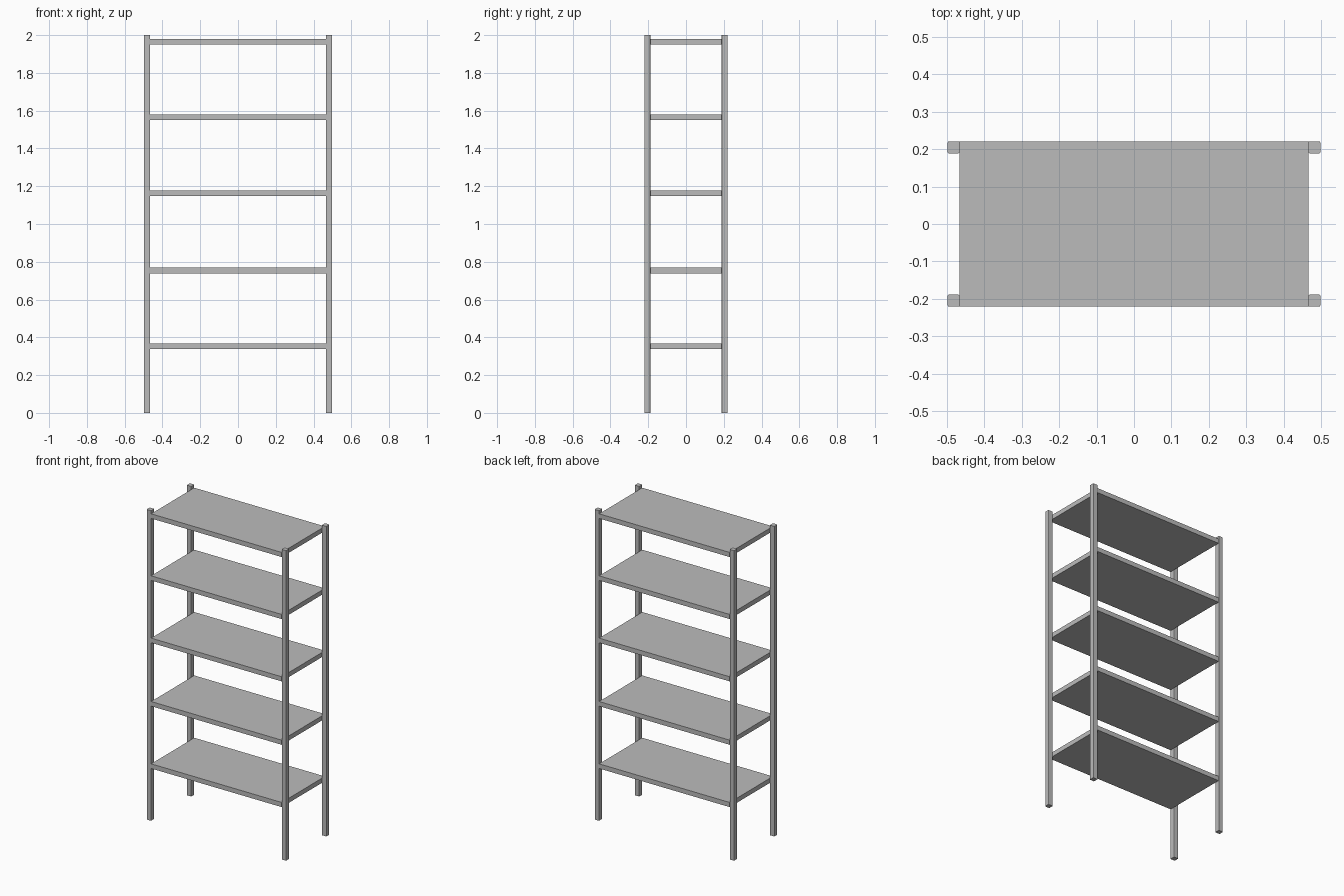
import bpy
import bmesh

default = bpy.data.objects.get("Cube")
if default:
    bpy.data.objects.remove(default, do_unlink=True)

grey = bpy.data.materials.new("light_grey_metal")
colour = (0.5, 0.5, 0.5, 1)
grey.diffuse_color = colour
grey.use_nodes = True
grey.node_tree.nodes["Principled BSDF"].inputs["Base Color"].default_value = colour

HALF_X, HALF_Y, HEIGHT = 0.498, 0.221, 2.0
POST = 0.032
SHELF_THICK = 0.03


def box(name, size, centre, bevel=0.0):
    """Box with optionally chamfered upright edges."""
    bm = bmesh.new()
    bmesh.ops.create_cube(bm, size=1)
    bmesh.ops.scale(bm, vec=size, verts=bm.verts)
    if bevel:
        upright = [e for e in bm.edges
                   if abs(e.verts[0].co.z - e.verts[1].co.z) > size[2] / 2]
        bmesh.ops.bevel(bm, geom=upright, offset=bevel, segments=2,
                        profile=0.5, affect='EDGES')
    mesh = bpy.data.meshes.new(name)
    bm.to_mesh(mesh)
    bm.free()
    mesh.materials.append(grey)
    obj = bpy.data.objects.new(name, mesh)
    obj.location = centre
    bpy.context.collection.objects.link(obj)
    return obj


# Four corner posts
for side, sx in (("left", 1), ("right", -1)):
    for end, sy in (("front", -1), ("back", 1)):
        box(f"{end}_{side}_post", (POST, POST, HEIGHT),
            (sx * (HALF_X - POST / 2), sy * (HALF_Y - POST / 2), HEIGHT / 2),
            bevel=0.003)

# Five shelves held between the posts
shelf_size = (2 * (HALF_X - POST), 2 * HALF_Y - 0.002, SHELF_THICK)
for i, top in enumerate((0.367, 0.769, 1.178, 1.58, 1.98), 1):
    box(f"shelf_{i}", shelf_size, (0, 0, top - SHELF_THICK / 2))
